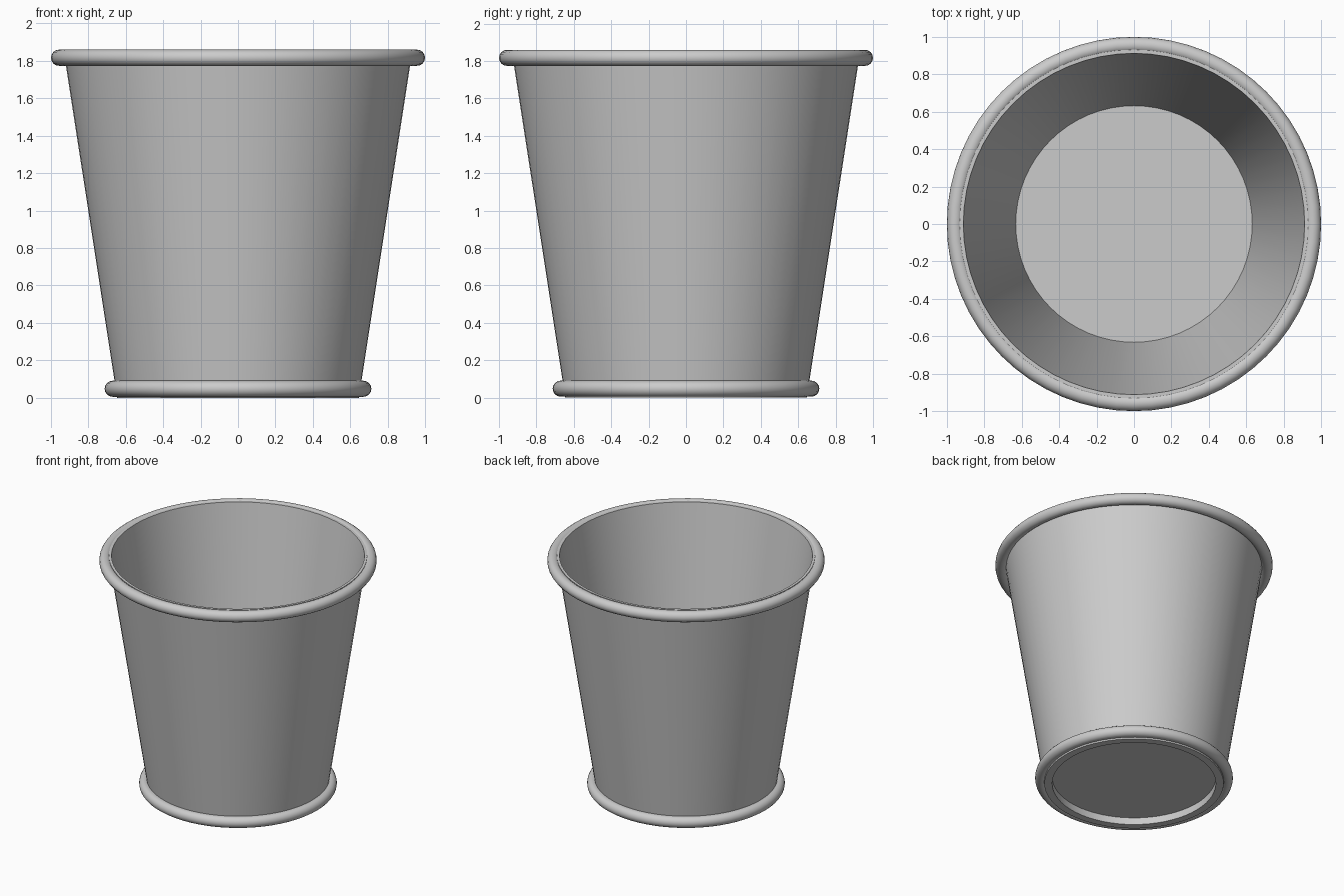
import bpy
import bmesh
import math

SEGMENTS = 64

cube = bpy.data.objects.get("Cube")
if cube:
    bpy.data.objects.remove(cube, do_unlink=True)

# One plain grey metal
metal = bpy.data.materials.new("grey_metal")
metal.use_nodes = True
metal.diffuse_color = (0.6, 0.6, 0.6, 1)
metal.node_tree.nodes["Principled BSDF"].inputs["Base Color"].default_value = (0.6, 0.6, 0.6, 1)


def finish(obj, name):
    obj.name = name
    obj.data.name = name
    obj.data.materials.append(metal)
    bpy.ops.object.select_all(action="DESELECT")
    obj.select_set(True)
    bpy.context.view_layer.objects.active = obj
    bpy.ops.object.shade_smooth_by_angle(angle=math.radians(40))


def lathe(name, profile):
    """Spin an (r, z) profile that starts and ends on the axis."""
    bm = bmesh.new()
    verts = [bm.verts.new((r, 0, z)) for r, z in profile]
    edges = [bm.edges.new(pair) for pair in zip(verts, verts[1:])]
    bmesh.ops.spin(bm, geom=verts + edges, cent=(0, 0, 0), axis=(0, 0, 1),
                   angle=math.tau, steps=SEGMENTS)
    bmesh.ops.remove_doubles(bm, verts=bm.verts, dist=0.0005)
    bmesh.ops.recalc_face_normals(bm, faces=bm.faces)
    mesh = bpy.data.meshes.new(name)
    bm.to_mesh(mesh)
    bm.free()
    obj = bpy.data.objects.new(name, mesh)
    bpy.context.collection.objects.link(obj)
    finish(obj, name)


def rolled_edge(name, radius, height):
    bpy.ops.mesh.primitive_torus_add(
        major_radius=radius, minor_radius=0.043, location=(0, 0, height),
        major_segments=SEGMENTS, minor_segments=16)
    finish(bpy.context.object, name)


# Tapered bucket wall with a raised floor, hollow above and recessed below
lathe("bucket_body", [
    (0, 0.055), (0.59, 0.055), (0.59, 0), (0.646, 0),
    (0.932, 1.856), (0.912, 1.856), (0.632, 0.07), (0, 0.07),
])

# Rolled metal edges at the mouth and the foot
rolled_edge("top_rim", 0.957, 1.817)
rolled_edge("foot_ring", 0.67, 0.048)
